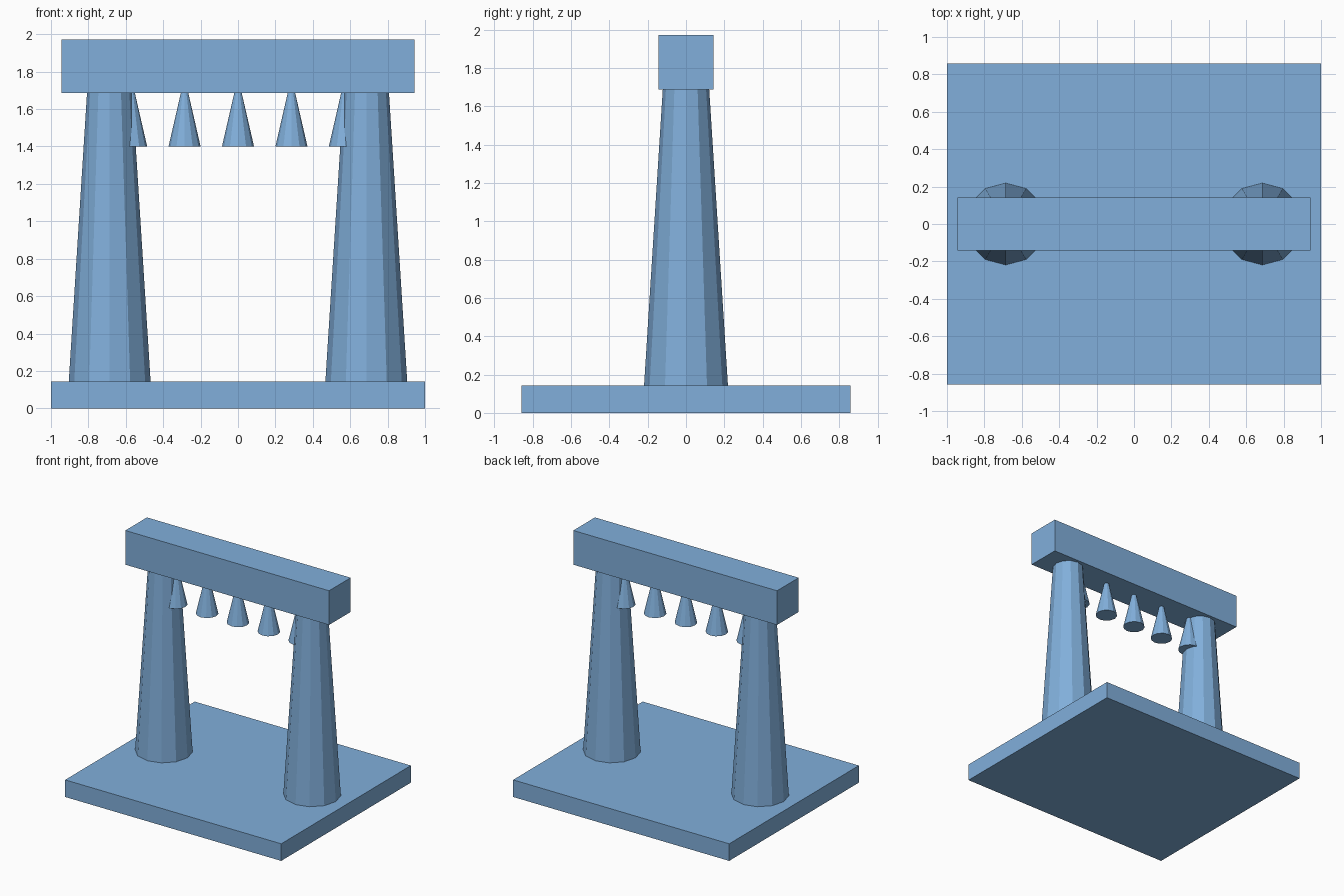
import bpy

if "Cube" in bpy.data.objects:
    bpy.data.objects.remove(bpy.data.objects["Cube"])

blue = bpy.data.materials.new("soft_blue")
blue.diffuse_color = (0.22, 0.43, 0.71, 1)
blue.use_nodes = True
blue.node_tree.nodes["Principled BSDF"].inputs["Base Color"].default_value = blue.diffuse_color


def box(name, x, y, z0, z1):
    bpy.ops.mesh.primitive_cube_add(size=1, location=(0, 0, (z0 + z1) / 2))
    o = bpy.context.object
    o.name = name
    o.scale = (x, y, z1 - z0)
    bpy.ops.object.transform_apply(location=False, rotation=False, scale=True)
    o.data.materials.append(blue)


def taper(name, x, r0, r1, z0, z1):
    bpy.ops.mesh.primitive_cone_add(vertices=12, radius1=r0, radius2=r1,
                                    depth=z1 - z0, location=(x, 0, (z0 + z1) / 2))
    o = bpy.context.object
    o.name = name
    o.data.materials.append(blue)


# floor slab and top beam
box("base_slab", 2.0, 1.714, 0, 0.143)
box("top_beam", 1.886, 0.286, 1.686, 1.972)

# tapered columns, meeting slab and beam
for side, x in (("left", -0.686), ("right", 0.686)):
    taper(side + "_column", x, 0.219, 0.121, 0.14, 1.69)

# row of hanging cones under the beam
for i in range(5):
    taper(f"hanging_cone_{i + 1}", (i - 2) * 0.2857, 0.0857, 0.019, 1.4, 1.69)
